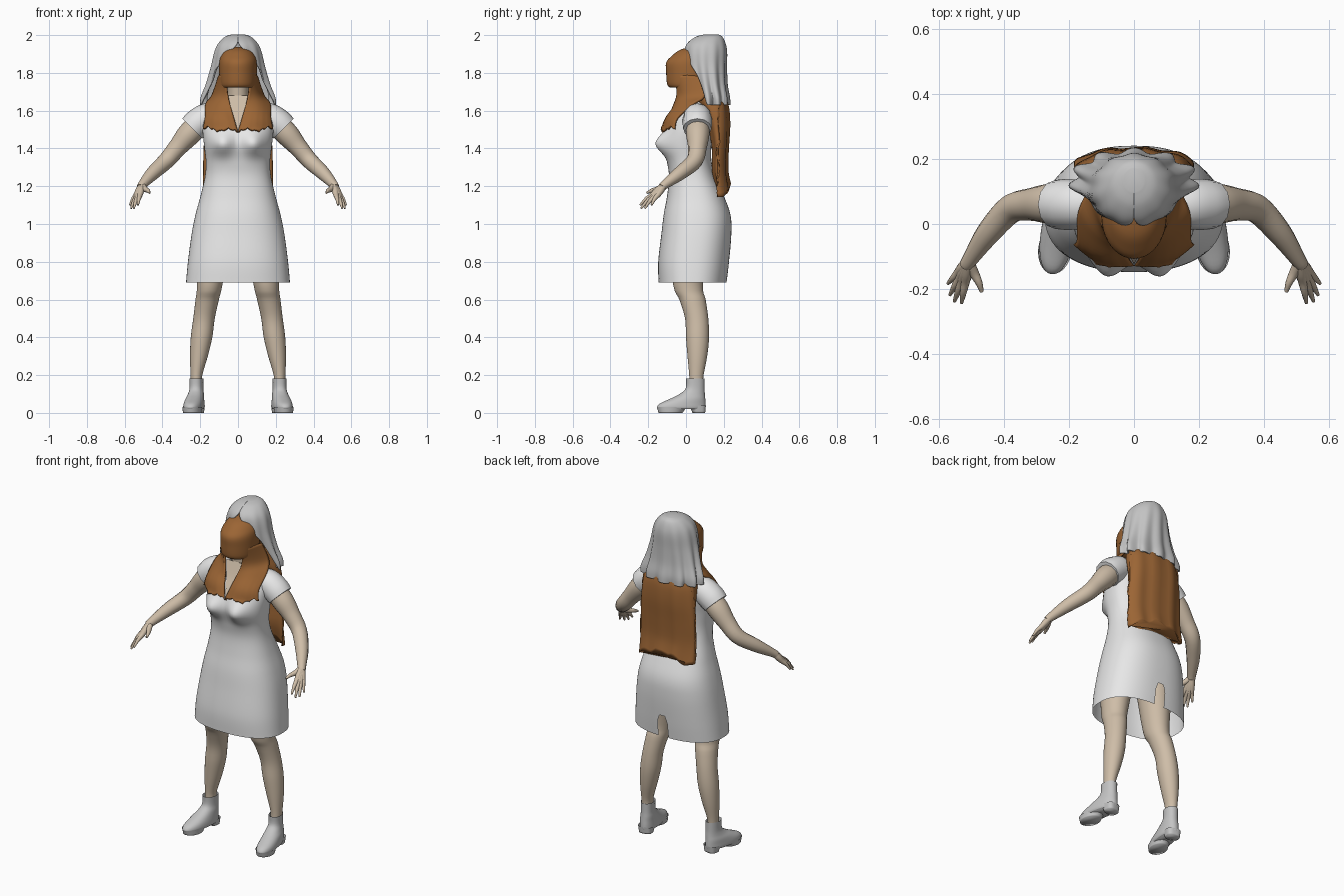
import bpy, bmesh, math
from math import sin, cos, pi, exp, radians
from mathutils import Vector, Matrix

if "Cube" in bpy.data.objects:
    bpy.data.objects.remove(bpy.data.objects["Cube"])


def material(name, r, g, b):
    m = bpy.data.materials.new(name)
    m.use_nodes = True
    m.diffuse_color = (r, g, b, 1)
    m.node_tree.nodes["Principled BSDF"].inputs["Base Color"].default_value = (r, g, b, 1)
    return m


WHITE = material("white cloth", 0.8, 0.8, 0.8)
GREY = material("grey cloth", 0.55, 0.55, 0.55)
SKIN = material("skin", 0.62, 0.51, 0.39)
HAIR = material("brown hair", 0.33, 0.13, 0.035)


def smooth_rows(rows, n):
    """Catmull-Rom through rows of numbers, n steps between neighbours."""
    rows = [Vector(r) for r in rows]
    out = []
    for i in range(len(rows) - 1):
        a, b, c, d = (rows[max(0, min(len(rows) - 1, i + k))] for k in (-1, 0, 1, 2))
        for s in range(n):
            t = s / n
            out.append(b + (c - a) * t / 2 + (a * 2 - b * 5 + c * 4 - d) * t * t / 2
                       + (b * 3 - a - c * 3 + d) * t ** 3 / 2)
    return out + [rows[-1]]


def finish(name, mesh, mat, mirror=False, wrap=None, offset=0.0, thick=0.0):
    obj = bpy.data.objects.new(name, mesh)
    bpy.context.collection.objects.link(obj)
    mesh.materials.clear()
    mesh.materials.append(mat)
    for p in mesh.polygons:
        p.use_smooth = True
    if wrap:
        m = obj.modifiers.new("wrap", "SHRINKWRAP")
        m.target, m.offset, m.wrap_mode = wrap, offset, "OUTSIDE"
    if thick:
        m = obj.modifiers.new("thickness", "SOLIDIFY")
        m.thickness, m.offset = thick, 0
    if mirror:
        obj.modifiers.new("mirror", "MIRROR")
    return obj


def grid(name, rows, mat, shape=None, cap=(), drop=None, **kw):
    """Skin rows of points into a surface, optionally reshaped, capped or cut."""
    bm = bmesh.new()
    vs = [[bm.verts.new(shape(Vector(p)) if shape else p) for p in r] for r in rows]
    for a, b in zip(vs, vs[1:]):
        for i in range(len(a) - 1):
            bm.faces.new((a[i], a[i + 1], b[i + 1], b[i]))
    for k in cap:
        bm.faces.new(vs[k][:-1])
    if drop:
        bmesh.ops.delete(bm, geom=[f for f in bm.faces if drop(f.calc_center_median())],
                         context="FACES")
    bmesh.ops.remove_doubles(bm, verts=bm.verts, dist=1e-5)
    bmesh.ops.recalc_face_normals(bm, faces=bm.faces)
    mesh = bpy.data.meshes.new(name)
    bm.to_mesh(mesh)
    bm.free()
    return finish(name, mesh, mat, **kw)


def loft(name, rings, mat, segs=40, power=2.0, steps=4, fold=0.0, **kw):
    """Rings of (z, centre x, front y, back y, half width, half span in degrees)."""
    rings = smooth_rows([tuple(r) + (180,) * (6 - len(r)) for r in rings], steps)
    rows = []
    for k, (z, cx, yf, yb, rx, span) in enumerate(rings):
        row = []
        for i in range(segs + 1):
            a = radians(span) * (2 * i / segs - 1)
            s, c = sin(a), cos(a)
            f = 1 + fold * (k / len(rings)) ** 2 * sin(11 * a + 1.5)
            e = 2 / power
            row.append((cx + rx * f * math.copysign(abs(s) ** e, s),
                        (yf + yb) / 2 + (yb - yf) / 2 * f * math.copysign(abs(c) ** e, c), z))
        rows.append(row)
    return grid(name, rows, mat, **kw)


def tube(name, pts, mat, **kw):
    """Round limb through points of (x, y, z, radius)."""
    cu = bpy.data.curves.new(name, "CURVE")
    cu.dimensions, cu.bevel_depth, cu.bevel_resolution, cu.use_fill_caps = "3D", 1, 4, True
    pts = smooth_rows(pts, 5)
    sp = cu.splines.new("POLY")
    sp.points.add(len(pts) - 1)
    for p, q in zip(sp.points, pts):
        p.co, p.radius = (q[0], q[1], q[2], 1), q[3]
    tmp = bpy.data.objects.new(name + "_path", cu)
    mesh = bpy.data.meshes.new_from_object(tmp)
    bpy.data.objects.remove(tmp)
    return finish(name, mesh, mat, **kw)


# Dress with bust and a rounded slit at the back hem
def dress_shape(p):
    if p.y < 0:
        p.y -= 0.055 * exp(-((abs(p.x) - 0.085) / 0.06) ** 2 - ((p.z - 1.425) / 0.06) ** 2)
    if p.y > 0 and abs(p.x) < 0.04 and p.z < 0.84:
        p.x *= min(1, (0.84 - p.z) / 0.06) ** 0.5 * 0.95 + 0.05
    return p


dress = loft("dress", [
    (0.69, 0, -.145, .215, .275), (0.8, 0, -.147, .228, .265), (0.95, 0, -.13, .24, .245),
    (1.05, 0, -.118, .235, .225), (1.15, 0, -.1, .2, .198), (1.25, 0, -.09, .155, .175),
    (1.33, 0, -.1, .135, .17), (1.42, 0, -.115, .135, .18), (1.5, 0, -.105, .145, .188),
    (1.57, 0, -.07, .15, .185), (1.62, 0, -.03, .14, .15), (1.65, 0, 0, .11, .08)],
    WHITE, segs=80, power=2.4, steps=6, shape=dress_shape,
    drop=lambda c: c.y > 0 and abs(c.x) < 0.03 and c.z < 0.835)

# Cap sleeves
tube("sleeve", [(.1, .06, 1.57, .062), (.16, .06, 1.565, .075), (.21, .06, 1.535, .078),
                (.242, .06, 1.505, .075)], WHITE, mirror=True)

# Arms, fingers and thumb
tube("arm", [(.2, .062, 1.535, .06), (.26, .062, 1.475, .062), (.32, .06, 1.405, .05),
             (.38, .045, 1.335, .044), (.45, -.03, 1.27, .037), (.505, -.11, 1.21, .024),
             (.515, -.125, 1.195, .022)], SKIN, mirror=True)
fingers = {"index_finger": (.53, -.243, 1.1), "middle_finger": (.552, -.238, 1.083),
           "ring_finger": (.566, -.218, 1.083), "little_finger": (.572, -.183, 1.1)}
wrist = Vector((.508, -.115, 1.207))
for name, tip in fingers.items():
    d = Vector(tip) - wrist
    knuckle = wrist + d * 0.5
    tube(name, [(*wrist, .018), (*(wrist + d * .28), .018), (*knuckle, .014),
                (*(wrist + d * .75 + Vector((0, 0, .006))), .01), (*tip, .005)], SKIN, mirror=True)
tube("thumb", [(*wrist, .016), (.492, -.15, 1.185, .015), (.477, -.18, 1.177, .011),
               (.468, -.208, 1.165, .006)], SKIN, mirror=True)

# Neck, and skin in the neckline
loft("neck", [(1.55, 0, -.02, .11, .07), (1.65, 0, -.02, .1, .056), (1.76, 0, -.03, .1, .055)],
     SKIN)
neckline = [(1.68, -.025, .06), (1.6, -.06, .035), (1.55, -.09, .018), (1.5, -.12, .002)]
grid("neckline", [[(w * (i / 4 - 1), y, z) for i in range(9)]
                  for z, y, w in smooth_rows(neckline, 4)],
     SKIN, wrap=dress, offset=.004)

# Legs
loft("leg", [(.95, .13, -.09, .12, .1), (.68, .15, -.068, .09, .068), (.6, .163, -.035, .104, .062),
             (.5, .18, -.005, .118, .057), (.4, .193, 0, .122, .057), (.3, .207, .008, .112, .047),
             (.2, .22, .017, .093, .031), (.15, .22, .017, .09, .03)], SKIN, mirror=True)


# Ankle boots with block heels, toes turned out
def toe_out(p):
    pivot = Vector((.22, .05, 0))
    return pivot + Matrix.Rotation(radians(9), 3, "Z") @ (p - pivot)


boot = dict(mirror=True, shape=toe_out)
loft("boot", [(.182, .22, 0, .098, .036), (.13, .22, -.002, .098, .036), (.1, .22, -.035, .1, .041),
              (.075, .222, -.085, .102, .047), (.05, .222, -.14, .104, .051),
              (.03, .222, -.157, .104, .052), (.02, .222, -.15, .1, .048)],
     GREY, power=2.2, cap=(-1,), **boot)
loft("boot_sole", [(.03, .222, -.156, 0, .052), (0, .222, -.148, -.02, .048)], GREY, cap=(-1,), **boot)
loft("boot_heel", [(.04, .222, .02, .104, .044), (0, .222, .035, .1, .038)], GREY, power=3,
     cap=(-1,), **boot)

# Hair over the face and crown
loft("face_hair", [(1.722, 0, -.085, .12, .088), (1.74, 0, -.1, .13, .096), (1.8, 0, -.105, .15, .1),
                   (1.855, 0, -.105, .16, .099), (1.89, 0, -.075, .16, .09),
                   (1.92, 0, -.035, .15, .068), (1.938, 0, .02, .11, .025)],
     HAIR, cap=(0, -1))


# Front locks draped over the shoulders, with ragged ends
def lock_rows():
    edges = [(.065, -.06, 1.78, .1, .08, 1.78), (.056, -.045, 1.69, .135, .1, 1.68),
             (.036, -.07, 1.61, .168, .04, 1.635), (.02, -.1, 1.55, .172, -.045, 1.56),
             (.002, -.125, 1.485, .182, -.06, 1.5)]
    rows = smooth_rows(edges, 5)
    out = []
    for k, r in enumerate(rows):
        t = k / (len(rows) - 1)
        row = []
        for i in range(17):
            u = i / 16
            p = Vector(r[:3]).lerp(Vector(r[3:]), u)
            p += Vector((.25, -1, .3)) * sin(pi * u) * .025
            p.z += t ** 6 * (.012 * sin(9 * u) + .006 * sin(31 * u))
            row.append(p)
        out.append(row)
    return out


grid("front_lock", lock_rows(), HAIR, wrap=dress, offset=.012, thick=.012, mirror=True)

# Long hair down the back
def back_wave(p):
    p.z += max(0, 1.3 - p.z) * (.25 * cos(p.x * 14) + .1 * sin(p.x * 60))
    p.y += .004 * sin(p.x * 55)
    if p.y > .19 - .3 * p.x ** 2:
        p.y -= .6 * p.x ** 2
    return p


loft("back_hair", [(1.74, 0, .04, .17, .1), (1.68, 0, .05, .2, .135), (1.62, 0, .08, .225, .165),
                   (1.52, 0, .115, .232, .175), (1.4, 0, .14, .225, .182), (1.28, 0, .14, .222, .185),
                   (1.18, 0, .165, .236, .185)],
     HAIR, segs=64, power=3, shape=back_wave, cap=(-1,))

# Head scarf: dome opening into folds
loft("head_scarf", [(2.0, 0, .1, .17, .03, 180), (1.988, 0, .055, .19, .066, 180),
                    (1.955, 0, .01, .205, .1, 178), (1.91, 0, -.005, .212, .12, 160),
                    (1.83, 0, 0, .21, .137, 130), (1.74, 0, .02, .212, .16, 112),
                    (1.67, 0, .035, .222, .182, 106), (1.63, 0, .04, .222, .18, 100)],
     GREY, segs=88, steps=5, fold=.11, cap=(0,), thick=.008)
